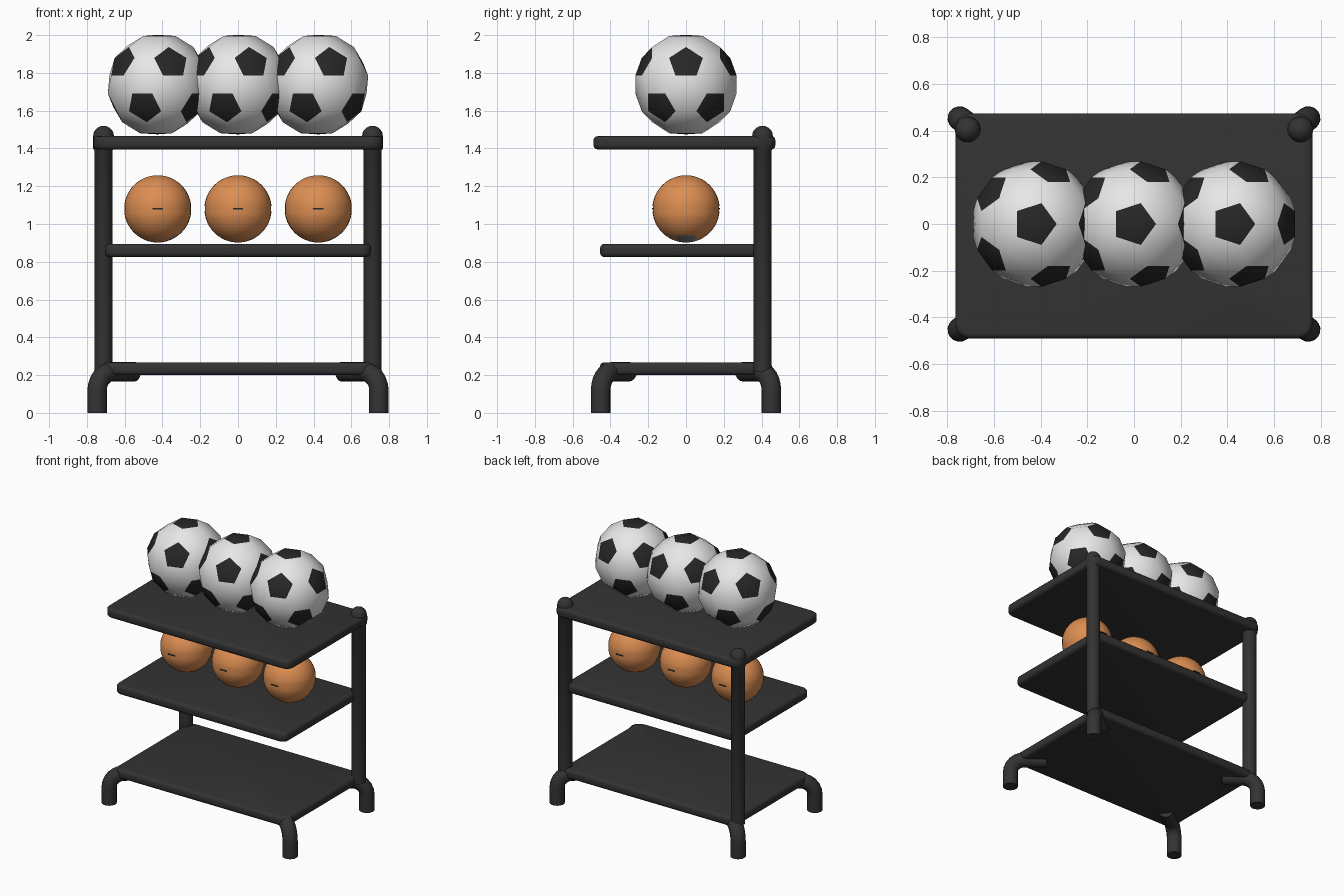
import bpy, bmesh
from math import pi, sin, cos, atan
from mathutils import Vector, Matrix

cube = bpy.data.objects.get("Cube")
if cube:
    bpy.data.objects.remove(cube, do_unlink=True)


def material(name, rgb):
    m = bpy.data.materials.new(name)
    m.use_nodes = True
    m.diffuse_color = (*rgb, 1)
    m.node_tree.nodes["Principled BSDF"].inputs["Base Color"].default_value = (*rgb, 1)
    return m


FRAME = material("charcoal metal", (0.033, 0.033, 0.033))
WHITE = material("ball white", (0.8, 0.8, 0.8))
BLACK = material("ball black", (0.02, 0.02, 0.02))
ORANGE = material("ball orange", (0.72, 0.27, 0.085))
GREY = material("patch grey", (0.2, 0.2, 0.2))


def finish(bm, name, mats, loc=(0, 0, 0), angle=40):
    bmesh.ops.recalc_face_normals(bm, faces=bm.faces[:])
    mesh = bpy.data.meshes.new(name)
    bm.to_mesh(mesh)
    bm.free()
    for m in mats:
        mesh.materials.append(m)
    ob = bpy.data.objects.new(name, mesh)
    ob.location = loc
    bpy.context.collection.objects.link(ob)
    bpy.ops.object.select_all(action='DESELECT')
    bpy.context.view_layer.objects.active = ob
    ob.select_set(True)
    bpy.ops.object.shade_smooth_by_angle(angle=angle * pi / 180)
    return ob


# Shelf board with rounded corners and soft edges
def shelf(name, x, y0, y1, z0, z1, corner):
    bm = bmesh.new()
    bmesh.ops.create_cube(bm, size=1)
    for v in bm.verts:
        v.co = (v.co.x * 2 * x, v.co.y * (y1 - y0) + (y0 + y1) / 2,
                v.co.z * (z1 - z0) + (z0 + z1) / 2)
    upright = [e for e in bm.edges
               if abs(e.verts[0].co.z - e.verts[1].co.z) > 0.01]
    bmesh.ops.bevel(bm, geom=upright, offset=corner, segments=4,
                    profile=0.5, affect='EDGES')
    rim = [e for e in bm.edges
           if abs(e.verts[0].co.z - e.verts[1].co.z) < 0.001]
    bmesh.ops.bevel(bm, geom=rim, offset=0.022, segments=3,
                    profile=0.5, affect='EDGES')
    finish(bm, name, [FRAME])


shelf("top_shelf", 0.765, -0.49, 0.473, 1.395, 1.465, 0.06)
shelf("middle_shelf", 0.705, -0.455, 0.43, 0.825, 0.895, 0.05)
shelf("bottom_shelf", 0.715, -0.455, 0.455, 0.2, 0.268, 0.06)


# Post lathed from a profile, with a rounded cap on top
def post(name, x, y):
    r, cap = 0.048, 0.055
    profile = [(0, 0.22), (r, 0.22), (r, 1.39), (cap, 1.40), (cap, 1.465)]
    profile += [(cap * cos(a * pi / 10), 1.465 + cap * sin(a * pi / 10))
                for a in range(1, 6)]
    bm = bmesh.new()
    vs = [bm.verts.new((px, 0, pz)) for px, pz in profile]
    edges = [bm.edges.new(pair) for pair in zip(vs, vs[1:])]
    bmesh.ops.spin(bm, geom=vs + edges, cent=(0, 0, 0), axis=(0, 0, 1),
                   angle=2 * pi, steps=20)
    bmesh.ops.remove_doubles(bm, verts=bm.verts[:], dist=0.0005)
    finish(bm, name, [FRAME], (x, y, 0))


# Bent tube leg leaving the shelf corner diagonally and turning down
def leg(name, sx, sy):
    bm = bmesh.new()
    foot, r = Vector((0.746, 0.452)), 0.052
    out = Vector((0.8, 0.6))
    bend, top = 0.1, 0.218
    path = [(-0.25, top, 0)]
    for i in range(7):
        a = i * pi / 12
        path.append((bend * (sin(a) - 1), top - bend * (1 - cos(a)), a))
    path.append((0, 0, pi / 2))
    rings = []
    for d, z, a in path:
        p = foot + out * d
        up = Vector((out.x * sin(a), out.y * sin(a), cos(a)))
        side = Vector((-out.y, out.x, 0))
        ring = []
        for k in range(16):
            t = k * pi / 8
            co = Vector((p.x, p.y, z)) + r * (up * cos(t) + side * sin(t))
            ring.append(bm.verts.new((co.x * sx, co.y * sy, co.z)))
        rings.append(ring)
    for a, b in zip(rings, rings[1:]):
        for k in range(16):
            j = (k + 1) % 16
            bm.faces.new((a[k], a[j], b[j], b[k]))
    bm.faces.new(rings[0])
    bm.faces.new(rings[-1])
    finish(bm, name, [FRAME])


for sx, side in ((1, "left"), (-1, "right")):
    post(side + "_post", 0.712 * sx, 0.405)
    for sy, end in ((-1, "front"), (1, "back")):
        leg(f"{end}_{side}_leg", sx, sy)


# Panelled ball: truncated icosahedron with slightly puffed panels
def soccer_ball(name, loc):
    lat = atan(0.5)
    corners = [Vector((0, 0, 1)), Vector((0, 0, -1))]
    for k in range(5):
        for s, shift in ((1, 0), (-1, pi / 5)):
            a = k * 2 * pi / 5 + shift
            corners.append(Vector((cos(lat) * cos(a), cos(lat) * sin(a), s * sin(lat))))
    bm = bmesh.new()
    for a in corners:
        for b in corners:
            if 0.1 < (a - b).length < 1.2:
                bm.verts.new((a * 2 / 3 + b / 3).normalized() * 0.274)
    bmesh.ops.convex_hull(bm, input=bm.verts[:])
    bmesh.ops.dissolve_limit(bm, angle_limit=0.05, verts=bm.verts[:], edges=bm.edges[:])
    for f in bm.faces:
        f.material_index = 1 if len(f.verts) == 5 else 0
    poked = bmesh.ops.poke(bm, faces=bm.faces[:])
    for v in poked["verts"]:
        v.co = v.co.normalized() * (0.2635 if len(v.link_edges) == 5 else 0.26)
    finish(bm, name, [WHITE, BLACK], loc, 60)


# Orange ball with a shallow equator groove, a grey patch and dark seam marks
def basketball(name, loc):
    r = 0.178
    bm = bmesh.new()
    bmesh.ops.create_uvsphere(bm, u_segments=36, v_segments=24, radius=r)
    for v in bm.verts:
        if abs(v.co.z) < 0.001:
            v.co *= 0.985
    for f in bm.faces:
        c = f.calc_center_median()
        if -0.96 * r < c.z < -0.8 * r and c.x > 0.25 * r and abs(c.y) < 0.045:
            f.material_index = 1
    finish(bm, name, [ORANGE, GREY], loc)
    bm = bmesh.new()
    for quarter in (0, 2):
        place = (Matrix.Rotation(quarter * pi / 2, 4, 'Z')
                 @ Matrix.Translation((0, -r + 0.002, 0))
                 @ Matrix.Diagonal((0.055, 0.006, 0.007, 1)))
        bmesh.ops.create_cube(bm, size=1, matrix=place)
    finish(bm, name + "_seam_marks", [BLACK], loc)


for x, word in ((-0.425, "right"), (0, "middle"), (0.425, "left")):
    soccer_ball(word + "_panelled_ball", (x, 0, 1.738))
    basketball(word + "_orange_ball", (x, 0, 1.08))
